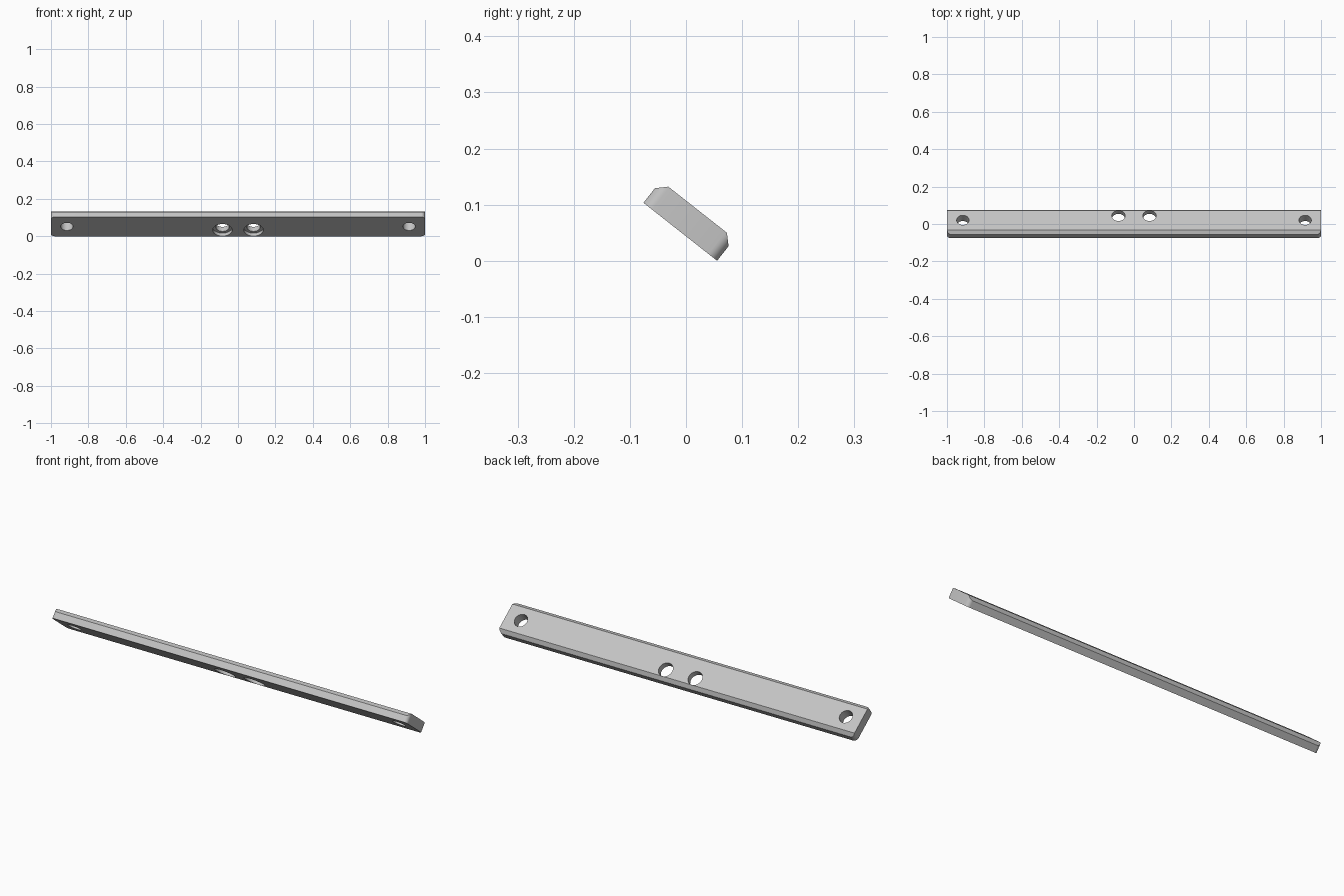
import bpy, bmesh, math
from mathutils import Matrix, Vector

if "Cube" in bpy.data.objects:
    bpy.data.objects.remove(bpy.data.objects["Cube"])

LENGTH, WIDTH, THICK = 2.0, 0.167, 0.05
CORNER, CHAMFER = 0.02, 0.017
TILT = math.radians(-38.2)

grey = bpy.data.materials.new("light grey")
grey.use_nodes = True
grey.diffuse_color = (0.55, 0.55, 0.55, 1)
grey.node_tree.nodes["Principled BSDF"].inputs["Base Color"].default_value = (0.55, 0.55, 0.55, 1)


def add_object(name, bm):
    bmesh.ops.recalc_face_normals(bm, faces=bm.faces)
    mesh = bpy.data.meshes.new(name)
    bm.to_mesh(mesh)
    bm.free()
    obj = bpy.data.objects.new(name, mesh)
    bpy.context.collection.objects.link(obj)
    return obj


# Flat bar with rounded corners in plan
bm = bmesh.new()
outline = []
for k, (sx, sy) in enumerate([(1, 1), (-1, 1), (-1, -1), (1, -1)]):
    for i in range(9):
        a = math.pi / 2 * (k + i / 8)
        outline.append(bm.verts.new((sx * (LENGTH / 2 - CORNER) + CORNER * math.cos(a),
                                     sy * (WIDTH / 2 - CORNER) + CORNER * math.sin(a), 0)))
base = bm.faces.new(outline)
top = bmesh.ops.extrude_face_region(bm, geom=[base])["geom"]
bmesh.ops.translate(bm, vec=(0, 0, THICK), verts=[v for v in top if isinstance(v, bmesh.types.BMVert)])

# Chamfers along both long top edges
for side in (-1, 1):
    cut = bmesh.ops.bisect_plane(bm, geom=bm.verts[:] + bm.edges[:] + bm.faces[:],
                                 plane_co=(0, side * WIDTH / 2, THICK - CHAMFER),
                                 plane_no=(0, side, 1), clear_outer=True)
    rim = [e for e in cut["geom_cut"] if isinstance(e, bmesh.types.BMEdge)]
    bmesh.ops.contextual_create(bm, geom=rim)
bar = add_object("mounting_bar", bm)
bar.data.materials.append(grey)


def drill(name, x, y, rings):
    """Cut a turned hole given by (radius, height) rings."""
    bm = bmesh.new()
    loops = [[bm.verts.new((x + r * math.cos(math.tau * i / 48), y + r * math.sin(math.tau * i / 48), z))
              for i in range(48)] for r, z in rings]
    for low, high in zip(loops, loops[1:]):
        for i in range(48):
            j = (i + 1) % 48
            bm.faces.new((low[i], low[j], high[j], high[i]))
    bm.faces.new(loops[0])
    bm.faces.new(loops[-1])
    cutter = add_object(name, bm)
    cutter.data.materials.append(grey)
    mod = bar.modifiers.new(name, "BOOLEAN")
    mod.operation, mod.solver, mod.object = "DIFFERENCE", "EXACT", cutter
    bpy.context.view_layer.objects.active = bar
    bpy.ops.object.modifier_apply(modifier=name)
    bpy.data.objects.remove(cutter)


# Plain end holes and stepped middle holes
for side in (-1, 1):
    drill("end_hole", side * 0.915, 0, [(0.033, -0.1), (0.033, 0.1)])
    drill("middle_hole", side * 0.083, 0.03,
          [(0.052, -0.1), (0.052, 0.02), (0.036, 0.02), (0.036, 0.1)])

# Tilt the bar and stand it on the ground
bar.data.transform(Matrix.Rotation(TILT, 4, "X"))
pts = [v.co for v in bar.data.vertices]
mid_y = (min(p.y for p in pts) + max(p.y for p in pts)) / 2
bar.data.transform(Matrix.Translation(Vector((0, -mid_y, -min(p.z for p in pts)))))

bpy.ops.object.select_all(action="DESELECT")
bar.select_set(True)
bpy.context.view_layer.objects.active = bar
bpy.ops.object.shade_smooth_by_angle(angle=math.radians(30))
